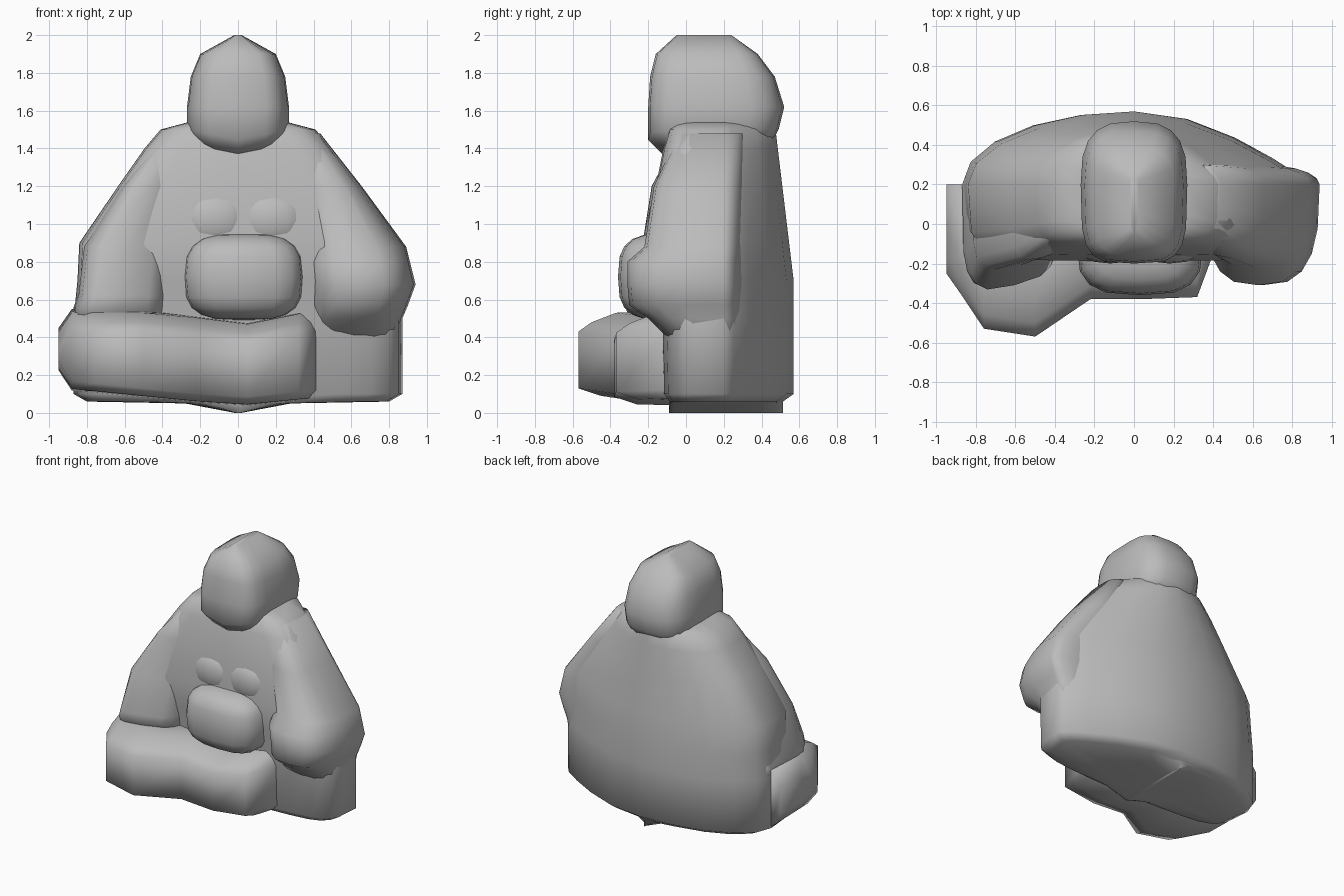
import bpy
import bmesh
from math import cos, sin, tau, copysign
from mathutils import Matrix, Vector

cube = bpy.data.objects.get("Cube")
if cube:
    bpy.data.objects.remove(cube, do_unlink=True)

stone = bpy.data.materials.new("grey stone")
stone.use_nodes = True
stone.diffuse_color = (0.5, 0.5, 0.5, 1)
shader = stone.node_tree.nodes["Principled BSDF"]
shader.inputs["Base Color"].default_value = stone.diffuse_color


def finish(name, bm):
    """Turn a bmesh into a smooth shaded stone object."""
    bmesh.ops.recalc_face_normals(bm, faces=bm.faces)
    for face in bm.faces:
        face.smooth = True
    mesh = bpy.data.meshes.new(name)
    bm.to_mesh(mesh)
    bm.free()
    mesh.materials.append(stone)
    obj = bpy.data.objects.new(name, mesh)
    bpy.context.collection.objects.link(obj)
    return obj


def power(value, exponent):
    return copysign(abs(value) ** exponent, value)


def ring(left, right, front, back, height, boxy_front, boxy_back=1, sides=20):
    """Horizontal outline: front and back halves with their own squareness."""
    middle = 0.2
    centre = (left + right) / 2
    half = (right - left) / 2
    points = []
    for step in range(sides):
        across = cos(tau * step / sides)
        along = sin(tau * step / sides)
        boxy, reach = (boxy_front, middle - front) if along < 0 else (boxy_back, back - middle)
        points.append(Vector((centre + half * power(across, boxy),
                              middle + reach * power(along, boxy), height)))
    return points


def loft(name, sections):
    """Skin a list of equally long point rings and cap both ends."""
    bm = bmesh.new()
    rings = [[bm.verts.new(point) for point in section] for section in sections]
    for low, high in zip(rings, rings[1:]):
        for i in range(len(low)):
            bm.faces.new((low[i - 1], low[i], high[i], high[i - 1]))
    bm.faces.new(rings[0])
    bm.faces.new(rings[-1])
    return finish(name, bm)


def ball(name, centre, radii, boxy=1):
    """Rounded lump; a lower boxy value gives flatter sides."""
    bm = bmesh.new()
    bmesh.ops.create_uvsphere(bm, u_segments=16, v_segments=10, radius=1)
    for vert in bm.verts:
        vert.co = Vector([power(value, boxy) for value in vert.co])
    bm.transform(Matrix.LocRotScale(Vector(centre), None, Vector(radii)))
    return finish(name, bm)


def robe_side(height):
    """Half width of the robe: upright below the elbow, then sloping in."""
    return 0.87 - 0.75 * max(0, height - 0.9)


def robe_back(height):
    return 0.57 - 0.12 * max(0, height - 0.7)


# Robed body; each row is a height, how far the side is drawn in, and the front
body_rows = [(0.06, 0.07, -0.1), (0.1, 0, -0.12), (0.5, 0, -0.13), (0.7, 0.02, -0.18),
             (0.9, 0.03, -0.19), (1.2, 0.01, -0.16), (1.4, 0, -0.12),
             (1.5, 0.01, -0.09), (1.54, 0.13, -0.05)]
body = []
for height, inset, front in body_rows:
    side = robe_side(height) - inset
    outline = ring(-side, side, front, robe_back(height), height, 0.4)
    # The back falls away more on the left
    for point in outline:
        if point.x > 0 and point.y > 0.2:
            point.y -= 0.6 * (point.y - 0.2) * (point.x / side) ** 2
    body.append(outline)
# The underside dips to a keel in the middle
sole = body[0]
for point in sole:
    point.y *= 0.9
keel = [[Vector((point.x * scale, point.y, height)) for point in sole]
        for scale, height in ((0.02, 0), (0.35, 0.05))]
loft("robed_body", keel + body)

# Head: height, half width, front and back, closing to a ridge on top
head_rows = [(1.42, 0.22, -0.12, 0.45), (1.5, 0.27, -0.2, 0.49),
             (1.62, 0.27, -0.2, 0.52), (1.78, 0.25, -0.19, 0.47),
             (1.9, 0.2, -0.16, 0.38), (2, 0.02, -0.05, 0.24)]
head = [ring(-half, half, front, back, height, 0.5, 0.7)
        for height, half, front, back in head_rows]
# Pointed chin
for section in head[:2]:
    for point in section:
        if point.y < 0:
            point.z -= 0.2 * max(0, 0.27 - abs(point.x))
loft("head", head)


def sleeve(name, sign, boxy, skew, rows):
    """Hanging sleeve; rows give height, bulge past the robe, and front."""
    sections = []
    for height, bulge, front in rows:
        inner = sign * (0.42 - 0.09 * height)
        outer = sign * (robe_side(height) + bulge)
        outline = ring(min(inner, outer), max(inner, outer), front, 0.3, height, boxy)
        # Swing the front of the cuff forwards at the outer side
        for point in outline:
            if point.y < 0.1:
                point.y -= skew * (abs(point.x) - abs(inner + outer) / 2)
        sections.append(outline)
    loft(name, sections)


sleeve("left_sleeve", 1, 0.7, 0, [(0.35, -0.03, -0.05), (0.5, 0, -0.2), (0.57, 0.03, -0.3),
                                  (0.68, 0.07, -0.31), (0.8, 0.04, -0.31), (0.88, 0.02, -0.22),
                                  (1.2, 0.01, -0.17), (1.48, 0, -0.04)])
sleeve("right_sleeve", -1, 0.5, 0.25, [(0.45, 0, -0.25), (0.56, 0, -0.3), (0.62, -0.02, -0.31),
                                       (0.88, -0.05, -0.21), (1.2, -0.03, -0.17),
                                       (1.46, -0.04, -0.04)])

# Bare belly and a soft chest
ball("belly", (0.03, -0.1, 0.72), (0.32, 0.26, 0.23), 0.65)
for sign, name in ((1, "left_chest"), (-1, "right_chest")):
    ball(name, (0.03 + sign * 0.15, -0.07, 1.02), (0.2, 0.13, 0.16), 0.9)

# Crossed leg, lofted sideways; each row is a position and its front
leg_rows = [(-0.95, -0.25), (-0.88, -0.35), (-0.76, -0.53), (-0.5, -0.57),
            (-0.22, -0.38), (0.05, -0.38), (0.32, -0.37), (0.42, -0.1)]
leg = []
for x, front in leg_rows:
    pinch = 0.1 if x < -0.9 else 0
    low = 0.06 + 0.1 * abs(x) + pinch
    high = min(0.45, 0.38 + 0.2 * abs(x)) - pinch
    profile = [(0.2, low - 0.03), (front + 0.12, low - 0.02), (front, low + 0.02),
               (front, high - 0.02), (front + 0.07, high + 0.03),
               (front + 0.2, high + 0.08), (0.2, high + 0.1)]
    leg.append([(x, y, z) for y, z in profile])
loft("crossed_leg", leg)
